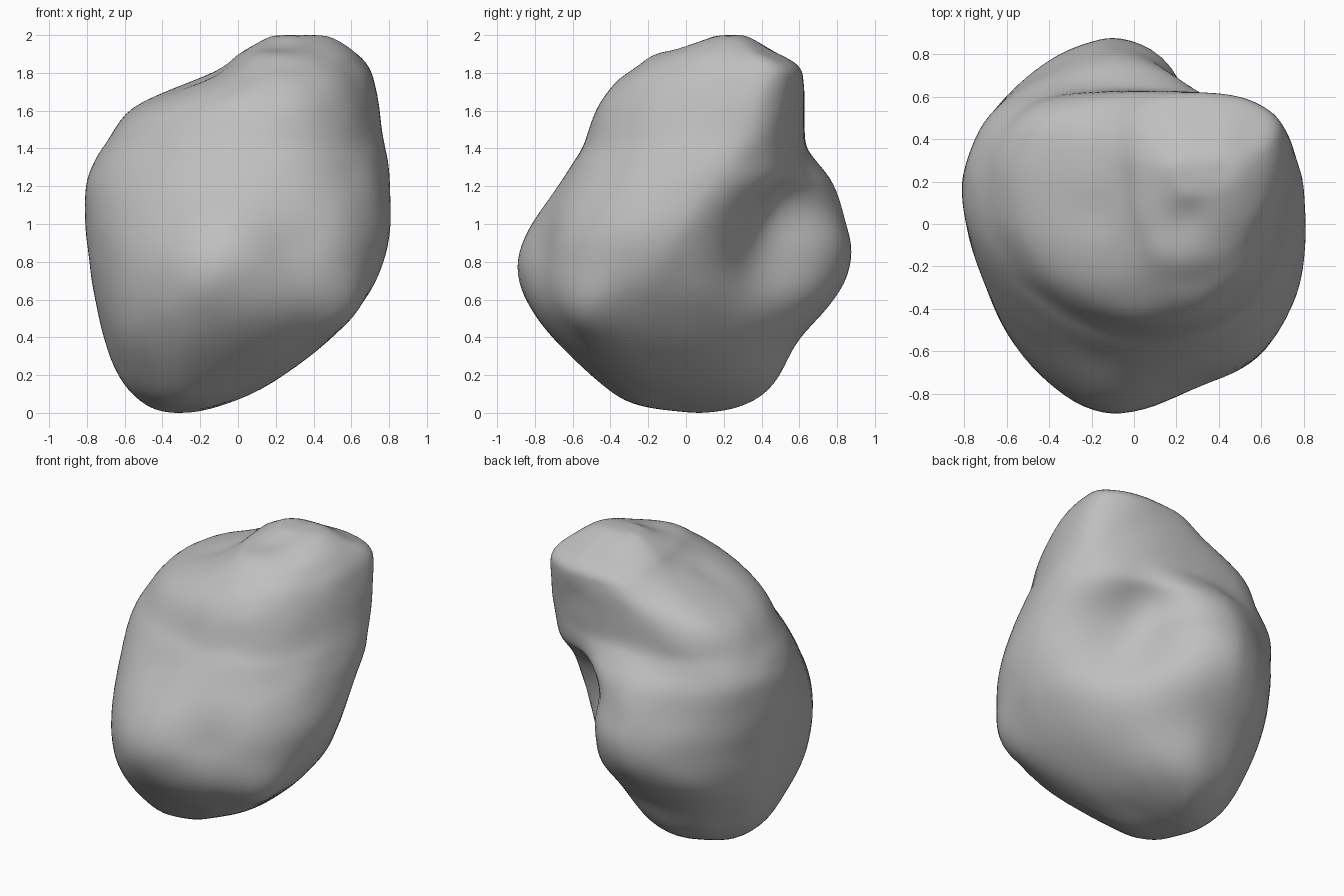
import bpy
import bmesh
import math
from mathutils import Vector, noise

SEGMENTS = 96
STEPS = 5

# Skewed oval sections, bottom to top:
# height, min x, max x, y of max x, min y, x of max y, max y
SECTIONS = [
    (0.0, -.34, -.26, .05, .02, -.3, .08),
    (.03, -.46, -.1, 0, -.24, -.2, .28),
    (.15, -.6, .18, -.05, -.44, -.15, .46),
    (.38, -.7, .48, -.2, -.69, -.15, .59),
    (.6, -.75, .67, -.2, -.85, -.15, .79),
    (.8, -.78, .77, -.12, -.9, -.13, .86),
    (1.0, -.81, .81, -.02, -.82, -.13, .83),
    (1.2, -.8, .8, .1, -.67, -.1, .78),
    (1.32, -.755, .785, .17, -.59, -.06, .68),
    (1.42, -.69, .77, .24, -.53, 0, .62),
    (1.6, -.56, .74, .32, -.47, .05, .62),
    (1.74, -.23, .71, .38, -.37, .2, .62),
    (1.82, -.07, .68, .4, -.25, .25, .6),
    (1.89, .01, .62, .32, -.13, .3, .47),
    (1.955, .12, .52, .25, .06, .32, .36),
    (1.985, .2, .44, .22, .15, .32, .29),
]

# Corner fullness of the sections near the ground, midway and at the top
FULLNESS = {
    ("right", "back"): (2, 1.45, 2.3),
    ("left", "back"): (2, 1.75, 2.3),
    ("right", "front"): (2.5, 2.1, 2.1),
    ("left", "front"): (2, 1.75, 2),
}

# Local swellings and hollows: centre, radius, amount
LUMPS = [
    ((.58, -.55, .52), .17, .06),     # front right corner
    ((.3, -.8, .85), .24, -.08),      # hollow beside the nose
    ((.08, .77, .88), .2, .045),      # back knob
    ((.42, .42, .85), .26, -.15),     # valley beside the knob
    ((.38, .6, 1.1), .19, -.12),
    ((-.4, .7, 1.2), .2, -.03),       # smooth shoulder behind the knob
    ((-.42, .53, 1.45), .2, .035),
    ((.25, .03, 1.88), .1, -.04),     # ledge under the crest
    ((-.15, .05, 1.72), .1, -.03),
    ((.1, -.15, 1.84), .1, .02),
]


def spline(u):
    """Smooth interpolation through the sections."""
    last = len(SECTIONS) - 1
    i = min(int(u), last - 1)
    t = u - i
    rows = [SECTIONS[max(0, min(last, i + k))] for k in (-1, 0, 1, 2)]
    return [b + .5 * t * (c - a + t * (2 * a - 5 * b + 4 * c - d
                                       + t * (3 * (b - c) + d - a)))
            for a, b, c, d in zip(*rows)]


def fade(z, start, end):
    t = max(0, min(1, (z - start) / (end - start)))
    return t * t * (3 - 2 * t)


def section_point(section, angle):
    z, left, right, right_y, front, back_x, back = section
    c, s = math.cos(angle), math.sin(angle)
    side = "right" if c >= 0 else "left"
    face = "back" if s >= 0 else "front"
    cx = back_x if face == "back" else .3 * z - .3
    cy = right_y if side == "right" else .05 + .1 * z
    ground, middle, upper = FULLNESS[side, face]
    fullness = (ground + (middle - ground) * fade(z, .4, .85)
                + (upper - middle) * fade(z, 1, 1.5))
    x_edge = right if side == "right" else left
    y_edge = back if face == "back" else front
    return Vector((cx + (x_edge - cx) * abs(c) ** (2 / fullness),
                   cy + (y_edge - cy) * abs(s) ** (2 / fullness), z))


# Loft the boulder skin
bm = bmesh.new()
row_count = (len(SECTIONS) - 1) * STEPS + 1
rings = []
for row in range(row_count):
    section = spline(row / STEPS)
    rings.append([bm.verts.new(section_point(section, math.tau * k / SEGMENTS))
                  for k in range(SEGMENTS)])
for lower, upper in zip(rings, rings[1:]):
    for k in range(SEGMENTS):
        n = (k + 1) % SEGMENTS
        bm.faces.new((lower[k], lower[n], upper[n], upper[k]))
caps = [bm.faces.new(rings[0][::-1]), bm.faces.new(rings[-1])]
bmesh.ops.poke(bm, faces=caps)
bmesh.ops.recalc_face_normals(bm, faces=bm.faces[:])
bm.normal_update()

# Weathered lumps, hollows and gentle unevenness
SWELL = .008
moves = []
for v in bm.verts:
    amount = SWELL + .01 * noise.noise(v.co * 3.2) + .008 * noise.noise(v.co * 7)
    for centre, radius, height in LUMPS:
        distance = (v.co - Vector(centre)).length / radius
        amount += height * math.exp(-distance * distance)
    moves.append(v.normal * amount)
for v, move in zip(bm.verts, moves):
    v.co += move
for _ in range(6):
    bmesh.ops.smooth_vert(bm, verts=bm.verts[:], factor=.5, use_axis_x=True,
                          use_axis_y=True, use_axis_z=True)

# Rest on the ground
lowest = min(v.co.z for v in bm.verts)
bmesh.ops.translate(bm, verts=bm.verts[:], vec=(0, 0, -lowest))

cube = bpy.data.objects.get("Cube")
if cube:
    bpy.data.objects.remove(cube, do_unlink=True)

mesh = bpy.data.meshes.new("boulder")
bm.to_mesh(mesh)
bm.free()
for polygon in mesh.polygons:
    polygon.use_smooth = True
boulder = bpy.data.objects.new("boulder", mesh)
bpy.context.collection.objects.link(boulder)

# Plain stone grey
stone = bpy.data.materials.new("stone_grey")
stone.use_nodes = True
colour = (.52, .52, .52, 1)
stone.diffuse_color = colour
for node in stone.node_tree.nodes:
    if node.type == 'BSDF_PRINCIPLED':
        node.inputs["Base Color"].default_value = colour
        node.inputs["Roughness"].default_value = .9
mesh.materials.append(stone)
